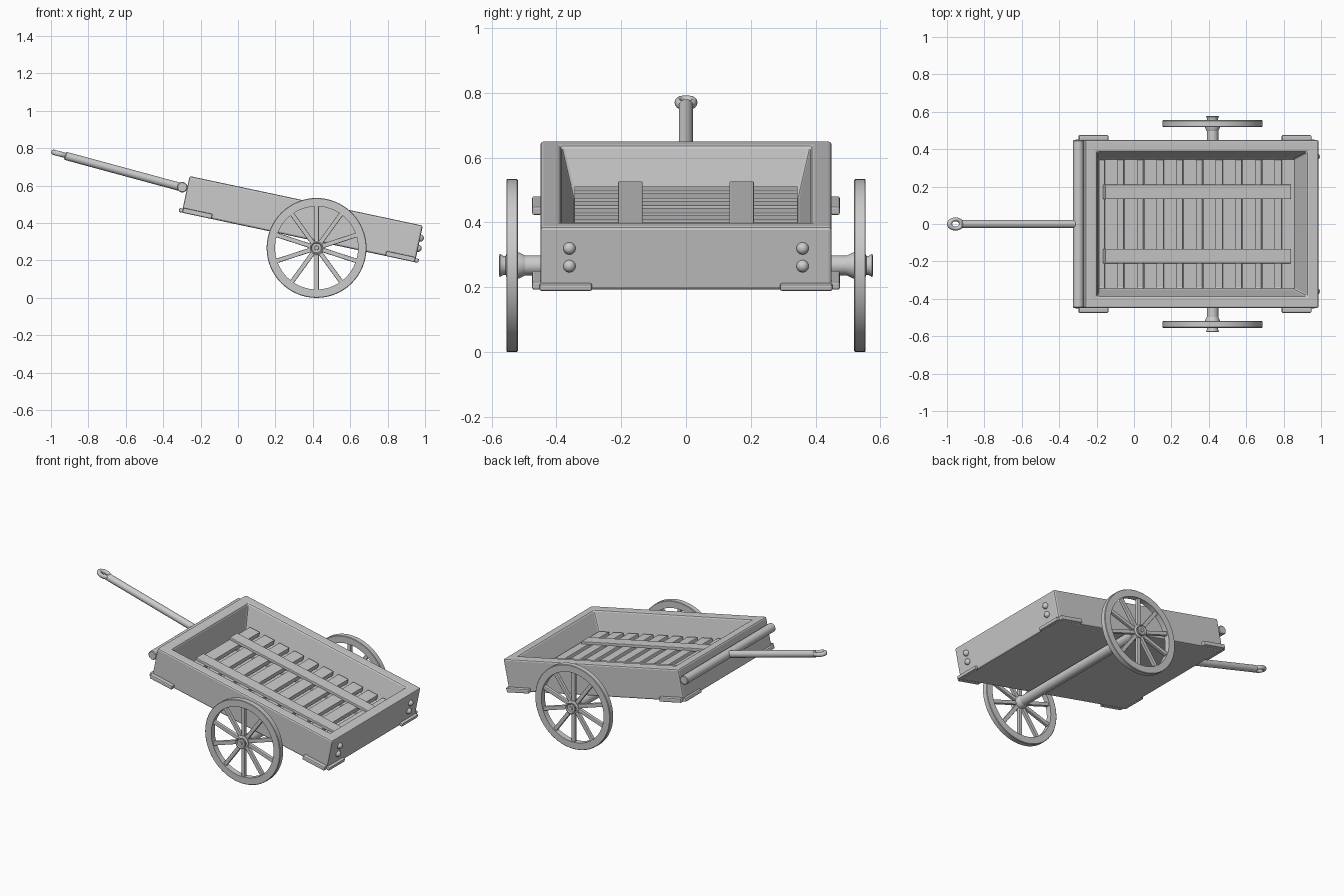
import bpy, bmesh, math
from mathutils import Vector, Matrix

if "Cube" in bpy.data.objects:
    bpy.data.objects.remove(bpy.data.objects["Cube"])

# Cart bed frame: u along the sloping bed, y across, w normal to the bed
TILT = math.radians(12)
BED = Matrix.Translation((0.344, 0, 0.421)) @ Matrix.Rotation(TILT, 4, 'Y')


def make(name, bm, matrix=Matrix(), bevel=0, smooth=False):
    me = bpy.data.meshes.new(name)
    bmesh.ops.recalc_face_normals(bm, faces=bm.faces)
    bm.to_mesh(me)
    bm.free()
    ob = bpy.data.objects.new(name, me)
    bpy.context.collection.objects.link(ob)
    ob.matrix_world = matrix
    if bevel:
        m = ob.modifiers.new("bevel", 'BEVEL')
        m.width, m.segments, m.limit_method = bevel, 2, 'ANGLE'
    if smooth:
        bpy.ops.object.select_all(action='DESELECT')
        ob.select_set(True)
        bpy.context.view_layer.objects.active = ob
        bpy.ops.object.shade_smooth_by_angle(angle=math.radians(40))
    return ob


def box(name, lo, hi, matrix=BED, bevel=0.003):
    lo, hi = Vector(lo), Vector(hi)
    bm = bmesh.new()
    bmesh.ops.create_cube(bm, size=1, matrix=Matrix.Translation((lo + hi) / 2)
                          @ Matrix.Diagonal((*(hi - lo), 1)))
    return make(name, bm, matrix, bevel)


def lathe(name, profile, matrix, closed=False, steps=48):
    # profile of (radius, height) spun around local z
    bm = bmesh.new()
    vs = [bm.verts.new((r, 0, h)) for r, h in profile]
    pairs = list(zip(vs, vs[1:])) + ([(vs[-1], vs[0])] if closed else [])
    es = [bm.edges.new(p) for p in pairs]
    bmesh.ops.spin(bm, geom=vs + es, cent=(0, 0, 0), axis=(0, 0, 1),
                   angle=math.tau, steps=steps, use_duplicate=False)
    bmesh.ops.remove_doubles(bm, verts=bm.verts, dist=1e-5)
    return make(name, bm, matrix, smooth=True)


def rod(name, a, b, r):
    a, b = Vector(a), Vector(b)
    d = b - a
    n = d.length
    m = Matrix.Translation(a) @ d.to_track_quat('Z', 'Y').to_matrix().to_4x4()
    c = 0.004
    return lathe(name, [(0, 0), (r - c, 0), (r, c), (r, n - c), (r - c, n), (0, n)], m, steps=24)


# Bed: solid block with the top face inset and sunk to form a tray
bm = bmesh.new()
bmesh.ops.create_cube(bm, size=1, matrix=Matrix.Diagonal((1.275, 0.9, 0.2, 1)))
top = max(bm.faces, key=lambda f: f.calc_center_median().z)
bmesh.ops.inset_region(bm, faces=[top], thickness=0.09)
sunk = bmesh.ops.extrude_face_region(bm, geom=[top])
bmesh.ops.delete(bm, geom=[top], context='FACES_ONLY')
for v in [g for g in sunk['geom'] if isinstance(g, bmesh.types.BMVert)]:
    v.co = (math.copysign(0.533, v.co.x), math.copysign(0.348, v.co.y), -0.062)
make("cart_bed", bm, BED, bevel=0.01)

# Floor slats and the two long battens on top
for i in range(10):
    u = -0.472 + i * 0.1075
    box(f"floor_slat_{i}", (u - 0.036, -0.345, -0.045), (min(u + 0.036, 0.53), 0.345, -0.015))
for s in (-1, 1):
    box("floor_batten", (-0.508, s * 0.172 - 0.038, -0.02), (0.508, s * 0.172 + 0.038, 0))
    box("slat_bearer", (-0.508, s * 0.172 - 0.038, -0.064), (0.508, s * 0.172 + 0.038, -0.045))

# L shaped corner brackets along the lower edge
for e in (-1, 1):
    for s in (-1, 1):
        us, ue = sorted((e * 0.475, e * 0.635)), sorted((e * 0.63, e * 0.655))
        ys, ye = sorted((s * 0.445, s * 0.475)), sorted((s * 0.29, s * 0.452))
        box("bracket_side", (us[0], ys[0], -0.1), (us[1], ys[1], -0.073), bevel=0.006)
        box("bracket_end", (ue[0], ye[0], -0.1), (ue[1], ye[1], -0.078), bevel=0.006)

# Round bolt heads on the tail end
for s in (-1, 1):
    for w in (0.032, -0.024):
        bm = bmesh.new()
        bmesh.ops.create_uvsphere(bm, u_segments=20, v_segments=12, radius=0.019)
        make("bolt_head", bm, BED @ Matrix.Translation((0.638, s * 0.36, w)), smooth=True)

# Cross bar, pull handle and its eye
rod("cross_bar", (-0.298, -0.448, 0.592), (-0.298, 0.448, 0.592), 0.028)
rod("pull_handle", (-0.29, 0, 0.588), (-0.925, 0, 0.76), 0.022)
ring = [(0.033 + 0.014 * math.cos(a), 0.014 * math.sin(a))
        for a in (math.tau * k / 12 for k in range(12))]
lathe("handle_eye", ring, Matrix.Translation((-0.954, 0, 0.77))
      @ Matrix.Rotation(math.radians(15), 4, 'Y') @ Matrix.Diagonal((1, 0.75, 1, 1)),
      closed=True, steps=32)

# Axle and wheels
HUB = Vector((0.42, 0, 0.267))
rod("axle", HUB - Vector((0, 0.55, 0)), HUB + Vector((0, 0.55, 0)), 0.031)
for s in (-1, 1):
    W = Matrix.Translation(HUB) @ Matrix.Rotation(-s * math.pi / 2, 4, 'X')
    lathe("wheel_rim", [(0.222, 0.519), (0.264, 0.519), (0.267, 0.522), (0.267, 0.552),
                        (0.264, 0.555), (0.222, 0.555)], W, closed=True, steps=64)
    lathe("wheel_hub", [(0, 0.495), (0.03, 0.495), (0.04, 0.515), (0.04, 0.552), (0.029, 0.557),
                        (0.03, 0.565), (0.036, 0.575), (0.03, 0.577), (0.025, 0.57),
                        (0.012, 0.57), (0.01, 0.576), (0, 0.576)], W, steps=32)
    for k in range(10):
        box("wheel_spoke", (0.03, -0.012, 0.526), (0.23, 0.012, 0.548),
            W @ Matrix.Rotation(math.radians(90 + 36 * k), 4, 'Z'), bevel=0.004)
